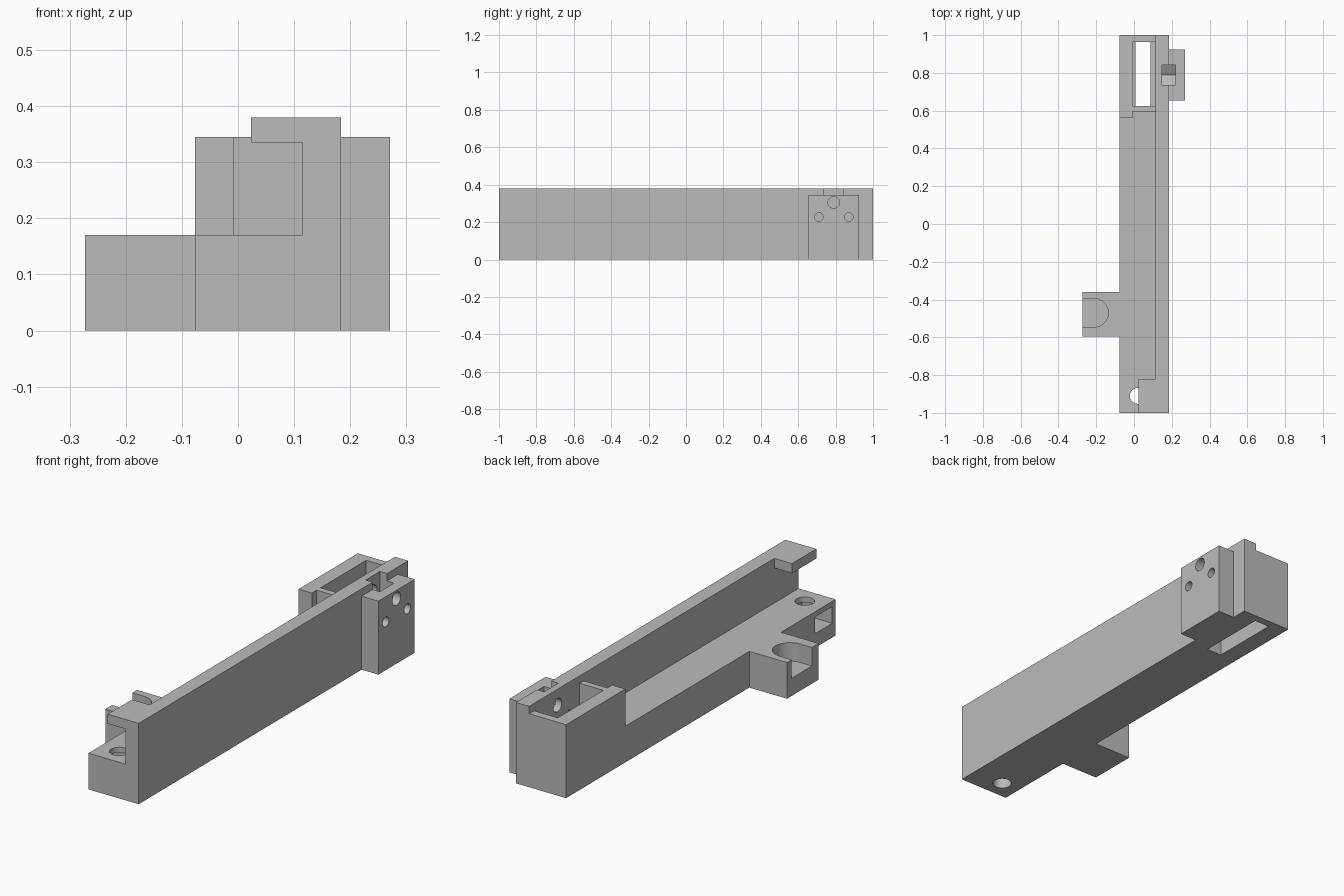
import bpy, bmesh, math
from mathutils import Vector

cube = bpy.data.objects.get("Cube")
if cube:
    bpy.data.objects.remove(cube, do_unlink=True)

grey = bpy.data.materials.new("plain grey")
grey.use_nodes = True
grey.diffuse_color = (0.5, 0.5, 0.5, 1)
grey.node_tree.nodes["Principled BSDF"].inputs["Base Color"].default_value = (0.5, 0.5, 0.5, 1)


def prism(name, outline, axis, low, high):
    """Extrude a 2D outline along x, y or z; the outline uses the other two axes in order."""
    k = "xyz".index(axis)
    bm = bmesh.new()
    verts = []
    for p in outline:
        co = list(p)
        co.insert(k, low)
        verts.append(bm.verts.new(co))
    face = bm.faces.new(verts)
    step = Vector((0, 0, 0))
    step[k] = high - low
    moved = bmesh.ops.extrude_face_region(bm, geom=[face])["geom"]
    bmesh.ops.translate(bm, vec=step, verts=[v for v in moved if isinstance(v, bmesh.types.BMVert)])
    bmesh.ops.recalc_face_normals(bm, faces=bm.faces)
    mesh = bpy.data.meshes.new(name)
    bm.to_mesh(mesh)
    bm.free()
    mesh.materials.append(grey)
    obj = bpy.data.objects.new(name, mesh)
    bpy.context.collection.objects.link(obj)
    return obj


def box(name, x, y, z):
    outline = [(x[0], y[0]), (x[1], y[0]), (x[1], y[1]), (x[0], y[1])]
    return prism(name, outline, "z", *z)


def arc(cx, cy, r, start=0, sweep=360, n=40):
    count = n if sweep == 360 else n + 1
    angles = [math.radians(start + sweep * i / n) for i in range(count)]
    return [(cx + r * math.cos(a), cy + r * math.sin(a)) for a in angles]


def combine(target, tool, operation):
    mod = target.modifiers.new(operation.title(), "BOOLEAN")
    mod.operation = operation
    mod.solver = "EXACT"
    mod.object = tool
    bpy.context.view_layer.objects.active = target
    bpy.ops.object.modifier_apply(modifier=mod.name)
    bpy.data.objects.remove(tool, do_unlink=True)


LEFT, RIGHT, WALL = -0.077, 0.184, 0.115
BASE, BOX_TOP, TOP = 0.17, 0.345, 0.38

# Long rail: low bed with a tall wall along one side
body = prism("rail_body", [(LEFT, 0), (RIGHT, 0), (RIGHT, TOP), (WALL, TOP), (WALL, BASE), (LEFT, BASE)],
             "y", -1, 1)

# Rear housing with a stepped front, front lip, side arm, rear side plate
mid = 0.15
additions = [
    prism("rear_housing", [(LEFT, 0.56), (-0.008, 0.56), (-0.008, 0.595), (mid, 0.595), (mid, 1), (LEFT, 1)],
          "z", 0.1, BOX_TOP),
    box("front_lip", (0.023, mid), (-1, -0.82), (0.335, TOP)),
    box("side_arm", (-0.273, 0), (-0.595, -0.36), (0, BASE)),
    box("side_plate", (mid, 0.271), (0.655, 0.925), (0, BOX_TOP)),
]
for part in additions:
    combine(body, part, "UNION")

# Openings
nut_y, nut_z, half = 0.79, 0.305, 0.053
point = half / math.cos(math.radians(30))
cuts = [
    box("housing_pocket", (-0.008, WALL), (0.625, 0.963), (BASE, 0.5)),
    box("floor_slot", (0.009, 0.088), (0.625, 0.963), (-0.1, 0.3)),
    prism("arm_recess", [(-0.4, -0.545)] + arc(-0.211, -0.47, 0.075, -90, 180) + [(-0.4, -0.395)],
          "z", 0.083, 0.3),
    prism("front_bolt_hole", arc(0.02, -0.91, 0.042), "z", -0.1, 0.25),
    box("front_nut_slot", (-0.2, 0.08), (-0.975, -0.848), (0.067, 0.145)),
    # Nut slot with a pointed bottom, open at the top
    prism("plate_nut_slot", [(nut_y - half, 0.5), (nut_y - half, nut_z - point / 2), (nut_y, nut_z - point),
                             (nut_y + half, nut_z - point / 2), (nut_y + half, 0.5)], "x", 0.147, 0.221),
    prism("plate_bolt_hole", arc(nut_y, nut_z, 0.031), "x", 0.09, 0.4),
]
for side in (-1, 1):
    cuts.append(prism("plate_screw_hole", arc(nut_y + side * 0.08, 0.227, 0.023), "x", 0.09, 0.4))
for cutter in cuts:
    cutter.hide_render = True
    combine(body, cutter, "DIFFERENCE")

# Smooth only the round walls
for o in bpy.context.selected_objects:
    o.select_set(False)
body.select_set(True)
bpy.context.view_layer.objects.active = body
bpy.ops.object.shade_smooth_by_angle(angle=math.radians(25))
